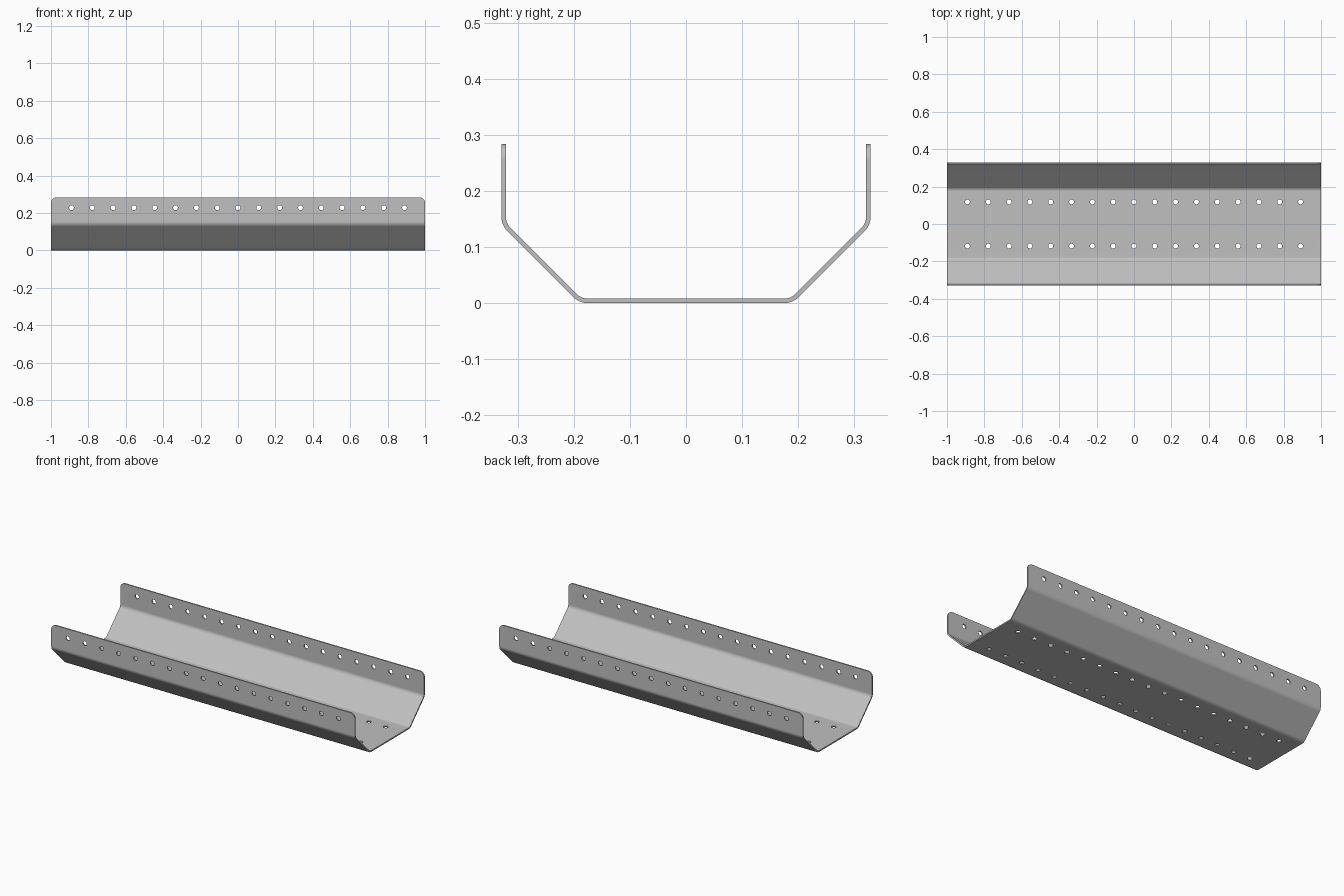
import bpy
import bmesh
import math
from mathutils import Matrix

cube = bpy.data.objects.get("Cube")
if cube:
    bpy.data.objects.remove(cube, do_unlink=True)

HALF_LENGTH, HALF_WIDTH, HEIGHT = 1.0, 0.329, 0.284
SHEET, BEND_RADIUS, BEND_STEPS = 0.008, 0.036, 6
FLOOR_CORNER = 0.19
WALL_CORNER = HALF_WIDTH - FLOOR_CORNER
HOLES, PITCH, HOLE_RADIUS = 17, 0.1113, 0.013
FLOOR_ROW, FLANGE_ROW = 0.118, 0.228

steel = bpy.data.materials.new("galvanised grey")
steel.use_nodes = True
colour = (0.53, 0.53, 0.53, 1)
steel.diffuse_color = colour
steel.node_tree.nodes["Principled BSDF"].inputs["Base Color"].default_value = colour


def rail(inset):
    """Half cross-section from floor to rim, inset from the outside skin."""
    tangent = BEND_RADIUS * math.tan(math.pi / 8)
    radius = BEND_RADIUS - inset
    lower = (FLOOR_CORNER - tangent, BEND_RADIUS)
    upper = (HALF_WIDTH - BEND_RADIUS, WALL_CORNER + tangent)
    points = []
    for (cy, cz), start in ((lower, -90), (upper, -45)):
        for i in range(BEND_STEPS + 1):
            a = math.radians(start + 45 * i / BEND_STEPS)
            points.append((cy + radius * math.cos(a), cz + radius * math.sin(a)))
    points.append((HALF_WIDTH - inset, HEIGHT))
    return points


def new_object(name, bm):
    bmesh.ops.recalc_face_normals(bm, faces=bm.faces)
    mesh = bpy.data.meshes.new(name)
    bm.to_mesh(mesh)
    bm.free()
    obj = bpy.data.objects.new(name, mesh)
    bpy.context.collection.objects.link(obj)
    mesh.materials.append(steel)
    return obj


# Folded sheet: closed profile extruded along the length
outer, inner = rail(0), rail(SHEET)
profile = ([(-y, z) for y, z in reversed(outer)] + outer
           + list(reversed(inner)) + [(-y, z) for y, z in inner])
bm = bmesh.new()
end = bm.faces.new([bm.verts.new((-HALF_LENGTH, y, z)) for y, z in profile])
extruded = bmesh.ops.extrude_face_region(bm, geom=[end], use_keep_orig=True)
moved = [v for v in extruded["geom"] if isinstance(v, bmesh.types.BMVert)]
bmesh.ops.translate(bm, verts=moved, vec=(2 * HALF_LENGTH, 0, 0))

# Rounded upper corners of both flanges
corners = [e for e in bm.edges
           if all(v.co.z > HEIGHT - 0.001 for v in e.verts)
           and abs(e.verts[0].co.x - e.verts[1].co.x) < 0.001]
bmesh.ops.bevel(bm, geom=corners, offset=0.03, segments=6, profile=0.5,
                affect='EDGES')
channel = new_object("channel_tray", bm)

# Hole cutters: two rows in the floor, one through both flanges
bm = bmesh.new()
upright = Matrix.Identity(4)
sideways = Matrix.Rotation(math.pi / 2, 4, 'X')
for i in range(HOLES):
    x = (i - (HOLES - 1) / 2) * PITCH
    for y, z, turn, depth in ((-FLOOR_ROW, 0, upright, 0.1),
                              (FLOOR_ROW, 0, upright, 0.1),
                              (0, FLANGE_ROW, sideways, 1)):
        bmesh.ops.create_cone(bm, cap_ends=True, segments=20,
                              radius1=HOLE_RADIUS, radius2=HOLE_RADIUS,
                              depth=depth,
                              matrix=Matrix.Translation((x, y, z)) @ turn)
cutter = new_object("hole_cutter", bm)
cutter.hide_render = True

# Punch the holes, then shade the bends smoothly
bpy.ops.object.select_all(action='DESELECT')
bpy.context.view_layer.objects.active = channel
channel.select_set(True)
punch = channel.modifiers.new("holes", 'BOOLEAN')
punch.operation = 'DIFFERENCE'
punch.solver = 'EXACT'
punch.object = cutter
bpy.ops.object.modifier_apply(modifier=punch.name)
bpy.data.objects.remove(cutter, do_unlink=True)
bpy.ops.object.shade_smooth_by_angle(angle=math.radians(30))
weighted = channel.modifiers.new("flat_panels", 'WEIGHTED_NORMAL')
weighted.keep_sharp = True
